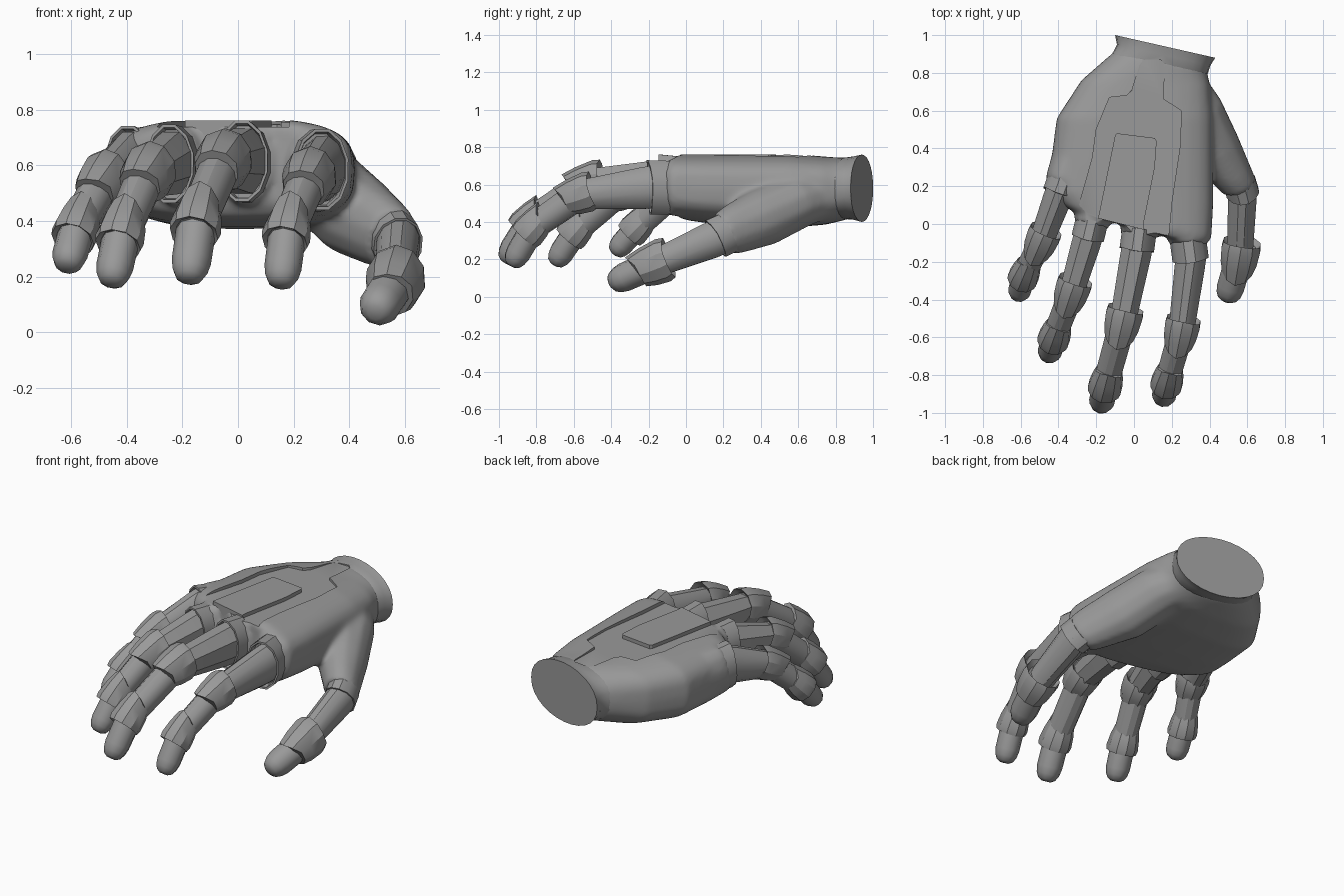
import bpy, bmesh, math
from mathutils import Vector

if "Cube" in bpy.data.objects:
    bpy.data.objects.remove(bpy.data.objects["Cube"])

V = Vector
metal = bpy.data.materials.new("grey_metal")
metal.diffuse_color = (0.32, 0.32, 0.32, 1)
metal.use_nodes = True
metal.node_tree.nodes["Principled BSDF"].inputs["Base Color"].default_value = metal.diffuse_color


def shade(ob, angle):
    bpy.ops.object.select_all(action='DESELECT')
    ob.select_set(True)
    bpy.context.view_layer.objects.active = ob
    bpy.ops.object.shade_smooth_by_angle(angle=math.radians(angle))


def finish(name, bm, angle=32):
    bmesh.ops.recalc_face_normals(bm, faces=bm.faces)
    me = bpy.data.meshes.new(name)
    bm.to_mesh(me)
    bm.free()
    me.materials.append(metal)
    ob = bpy.data.objects.new(name, me)
    bpy.context.collection.objects.link(ob)
    shade(ob, angle)
    return ob


def loft(bm, rings):
    """Bridge equal-length point rings and cap both ends."""
    vs = [[bm.verts.new(p) for p in r] for r in rings]
    n = len(vs[0])
    for a, b in zip(vs, vs[1:]):
        for i in range(n):
            j = (i + 1) % n
            bm.faces.new((a[i], a[j], b[j], b[i]))
    bm.faces.new(vs[0])
    bm.faces.new(vs[-1])


def skin(name, rings, angle=32):
    bm = bmesh.new()
    loft(bm, rings)
    return finish(name, bm, angle)


def ring(c, axis, rx, rz, v=0.0, n=12):
    """Oval around axis; v slides the back of the hand side along the axis."""
    axis = axis.normalized()
    side = axis.cross(V((0, 0, 1))).normalized()
    up = side.cross(axis)
    pts = []
    for i in range(n):
        a = 2 * math.pi * (i + 0.5) / n
        lift = max(0, math.sin(a)) ** 2 * v
        pts.append(c + side * rx * math.cos(a) + up * rz * math.sin(a) + axis * lift)
    return pts


def tube(name, a, b, stations, axis=None, n=12, angle=32):
    """Stations are (fraction from a to b, half width, half height, slide)."""
    ax = axis or (b - a)
    return skin(name, [ring(a.lerp(b, t), ax, rx, rz, v, n)
                       for t, rx, rz, v in stations], angle)


def palm_ring(xl, xr, yl, yr, lo, hi, eu=.75, ew=.6, n=28):
    pts = []
    for i in range(n):
        a = 2 * math.pi * i / n
        ca, sa = math.cos(a), math.sin(a)
        u = math.copysign(abs(ca) ** eu, ca)
        w = math.copysign(abs(sa) ** ew, sa)
        f = (u + 1) / 2
        pts.append(V((xl + (xr - xl) * f, yl + (yr - yl) * f,
                      (lo + hi) / 2 + (hi - lo) / 2 * w)))
    return pts


def prism(name, outline, z0, z1):
    bm = bmesh.new()
    f = bm.faces.new([bm.verts.new((x, y, z0)) for x, y in outline])
    top = bmesh.ops.extrude_face_region(bm, geom=[f])
    bmesh.ops.translate(bm, vec=(0, 0, z1 - z0),
                        verts=[g for g in top['geom'] if isinstance(g, bmesh.types.BMVert)])
    return finish(name, bm)


# Fingers: name, socket root, knuckle, middle joint, end joint, tip, size,
# socket half width and height, sides of the first segment
FINGERS = (
    ("index", V((.24, .25, .58)), V((.30, -.19, .585)), V((.25, -.57, .545)),
     V((.18, -.815, .375)), V((.155, -.925, .185)), 1.0, .10, .15, 12),
    ("middle", V((.06, .2, .59)), V((.015, -.135, .615)), V((-.06, -.52, .605)),
     V((-.145, -.83, .405)), V((-.175, -.958, .205)), 1.06, .095, .15, 8),
    ("ring", V((-.17, .24, .59)), V((-.245, -.075, .605)), V((-.33, -.36, .56)),
     V((-.415, -.58, .365)), V((-.452, -.695, .19)), 1.0, .09, .145, 8),
    ("small", V((-.32, .38, .58)), V((-.395, .165, .605)), V((-.49, -.09, .535)),
     V((-.575, -.255, .38)), V((-.613, -.375, .245)), .95, .092, .14, 12),
)

# Palm flesh, thumb base and knuckle roots blended into one body
bm = bmesh.new()
loft(bm, [palm_ring(*s) for s in (
    (-.08, .39, .93, .83, .42, .745, .9, .8),
    (-.12, .39, .90, .79, .41, .745, .85, .75),
    (-.28, .405, .76, .73, .385, .75),
    (-.41, .42, .56, .56, .37, .768),
    (-.44, .42, .33, .30, .378, .77),
    (-.455, .42, .18, .10, .39, .77),
    (-.38, .41, .10, -.08, .41, .768),
    (-.33, .37, .07, -.12, .46, .75))])
for nm, root, k, p, d, t, s, w, h, n in FINGERS:
    loft(bm, [ring(root, k - root, w * 1.2, h * 1.06),
              ring(root.lerp(k, .8), k - root, w * 1.06, h * 1.03)])
thumb_ax, thumb_end = V((.35, -.8, -.4)), V((.15, -.85, -.4))
m, j, t = V((.575, .165, .315)), V((.56, -.17, .175)), V((.497, -.385, .08))
loft(bm, [ring(c, thumb_ax, rx, rz) for c, rx, rz in (
    (V((.23, .80, .56)), .11, .12), (V((.32, .60, .515)), .155, .15),
    (V((.415, .41, .425)), .15, .16), (V((.51, .27, .365)), .115, .14),
    (V((.558, .20, .333)), .098, .122))])
body = finish("palm", bm)
rm = body.modifiers.new("blend", 'REMESH')
rm.mode = 'VOXEL'
rm.voxel_size = .014
sm = body.modifiers.new("soften", 'SMOOTH')
sm.factor = .5
sm.iterations = 16

# Flared wrist
wrist = skin("wrist", [palm_ring(*s) for s in (
    (-.10, .43, 1.0, .88, .40, .76, 1, .9),
    (-.09, .405, .95, .84, .412, .75, .95, .85),
    (-.11, .392, .91, .80, .415, .745, .85, .75),
    (-.14, .38, .87, .78, .43, .73, .85, .75))], 40)

# Recessed panel on the back of the hand, with a raised island inside
cutter = prism("panel_cutter", [
    (.05, .87), (.14, .87), (.16, .85), (.155, .66), (.22, .62), (.25, .60), (.245, .42),
    (.20, .12), (.17, -.2), (-.32, -.2), (-.31, .03), (-.22, .35), (-.20, .50),
    (-.13, .67), (-.04, .68), (-.01, .71), (.03, .84)], .738, .9)
cutter.hide_render = True
for ob in (body, wrist):
    cut = ob.modifiers.new("panel", 'BOOLEAN')
    cut.operation = 'DIFFERENCE'
    cut.object = cutter
    cut.solver = 'EXACT'
bpy.context.view_layer.update()
deps = bpy.context.evaluated_depsgraph_get()
baked = [(ob, bpy.data.meshes.new_from_object(ob.evaluated_get(deps))) for ob in (body, wrist)]
for ob, me in baked:
    ob.modifiers.clear()
    ob.data = me
    me.materials.clear()
    me.materials.append(metal)
    shade(ob, 38)
cutter.hide_viewport = True
prism("back_plate", [(-.10, .47), (-.09, .48), (.11, .455), (.12, .44), (.11, .30),
                     (.05, .0), (.05, -.03), (-.19, .03)], .70, .76)

# Joint covers: (position, half width, half height, slide of the pointed edge)
LIP_BACK = [(.15, .066, .07, -.01), (0, .086, .092, -.02), (.2, .09, .1, -.01),
            (.65, .084, .092, .02), (1, .07, .078, .05)]
LIP_FRONT = [(0, .068, .074, -.05), (.35, .08, .088, -.02), (.8, .088, .094, 0),
             (1, .083, .088, .005), (.9, .064, .066, 0)]


def joint_cover(name, c, before, after, s, shape):
    ax = (before.normalized() + after.normalized()).normalized()
    tube(name, c - ax * .065 * s, c + ax * .07 * s,
         [(f, w * s, h * s, v) for f, w, h, v in shape], ax, 10, 30)


def fingertip(name, a, b, s):
    tube(name, a, b, [(0, .068 * s, .07 * s, 0), (.75, .067 * s, .068 * s, 0),
                      (.92, .06 * s, .06 * s, 0), (1.04, .046 * s, .046 * s, 0),
                      (1.1, .024 * s, .024 * s, 0)], None, 10, 50)


def collar(name, start, c, ax, w, h, v):
    """Socket sleeve with a rim and a hollow end."""
    ax = ax.normalized()
    skin(name, [ring(start, ax, w * 1.0, h * .98), ring(c, ax, w, h, v),
                ring(c, ax, w * .9, h * .92, v),
                ring(c - ax * .04, ax, w * .84, h * .88, v)], 35)


for nm, root, k, p, d, tip, s, w, h, n in FINGERS:
    collar(nm + "_socket", root.lerp(k, .7), k, k - root, w, h, .02)
    tube(nm + "_lower_segment", k, p, [(-.12, .083 * s, .12 * s, 0), (.1, .083 * s, .115 * s, 0),
                                       (1, .07 * s, .08 * s, 0)], None, n, 32 if n > 8 else 20)
    tube(nm + "_middle_segment", p, d, [(0, .07 * s, .078 * s, 0), (.5, .068 * s, .076 * s, 0),
                                        (1, .066 * s, .072 * s, 0)])
    joint_cover(nm + "_middle_cover", p, p - k, d - p, s * 1.08, LIP_BACK)
    joint_cover(nm + "_end_cover", d, d - p, tip - d, s, LIP_FRONT)
    fingertip(nm + "_tip", d, tip, s)

# Thumb: socket, first segment, joint cover and tip
collar("thumb_socket", V((.555, .23, .345)), m, thumb_end, .09, .115, .02)
tube("thumb_lower_segment", m, j, [(-.12, .078, .1, 0), (.1, .078, .1, 0), (1, .07, .075, 0)])
joint_cover("thumb_cover", j, j - m, t - j, 1.2, LIP_BACK)
fingertip("thumb_tip", j, t, 1.14)
